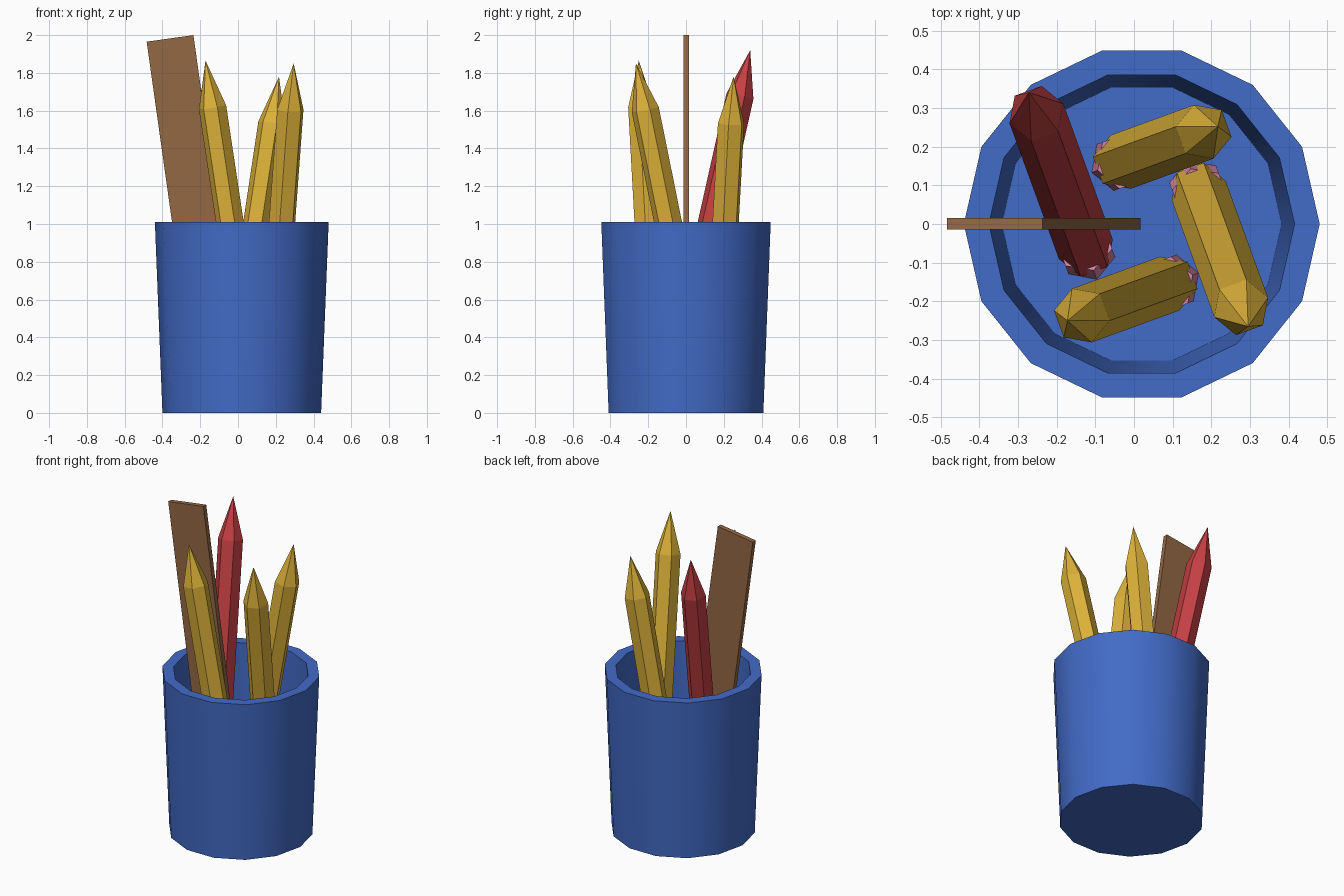
import bpy, bmesh, math
from mathutils import Vector, Matrix

if "Cube" in bpy.data.objects:
    bpy.data.objects.remove(bpy.data.objects["Cube"])


def material(name, rgb):
    m = bpy.data.materials.new(name)
    m.diffuse_color = (*rgb, 1)
    m.use_nodes = True
    m.node_tree.nodes["Principled BSDF"].inputs["Base Color"].default_value = m.diffuse_color
    return m


BLUE = material("cup blue", (0.055, 0.147, 0.57))
YELLOW = material("pencil yellow", (0.73, 0.45, 0.042))
RED = material("pencil red", (0.56, 0.051, 0.056))
PINK = material("eraser pink", (0.72, 0.24, 0.38))
BROWN = material("ruler brown", (0.30, 0.14, 0.06))


def finish(name, bm, mat):
    bmesh.ops.recalc_face_normals(bm, faces=bm.faces)
    me = bpy.data.meshes.new(name)
    bm.to_mesh(me)
    bm.free()
    me.materials.append(mat)
    ob = bpy.data.objects.new(name, me)
    bpy.context.collection.objects.link(ob)
    return ob


def lathe(name, profile, sides, mat, frame=Matrix(), turn=0.0):
    """Revolve (radius, height) points; radius 0 closes to a point."""
    bm = bmesh.new()
    rings = []
    for r, h in profile:
        n = sides if r > 0 else 1
        rings.append([bm.verts.new(frame @ Vector((
            r * math.cos(turn + math.tau * i / sides),
            r * math.sin(turn + math.tau * i / sides), h))) for i in range(n)])
    for a, b in zip(rings, rings[1:]):
        for i in range(sides):
            j = (i + 1) % sides
            if len(a) == 1:
                bm.faces.new((a[0], b[i], b[j]))
            elif len(b) == 1:
                bm.faces.new((a[i], a[j], b[0]))
            else:
                bm.faces.new((a[i], a[j], b[j], b[i]))
    # flat caps where the profile does not end in a point
    for ring in (rings[0], rings[-1]):
        if len(ring) > 1:
            bm.faces.new(ring)
    return finish(name, bm, mat)


# Cup: fourteen-sided tapered shell with a thick rim and a flat floor
bm_profile = [(0.42, 0), (0.46, 1.01), (0.395, 1.01), (0.362, 0.08)]
cup = lathe("cup", bm_profile, 14, BLUE, Matrix.Translation((0.02, 0, 0)))
bpy.context.view_layer.objects.active = cup
cup.select_set(True)
bpy.ops.object.shade_smooth_by_angle(angle=math.radians(30))
cup.select_set(False)


# Pencils: hexagonal body and pointed tip, eraser at the lower end
def pencil(name, tip, lean, heading, mat):
    """lean = sideways travel per unit of height, heading in degrees."""
    a = math.radians(heading)
    w = Vector((lean * math.cos(a), lean * math.sin(a), 1)).normalized()
    v = Vector((-math.sin(a), math.cos(a), 0))
    u = v.cross(w)
    frame = Matrix((u, v, w)).transposed().to_4x4()
    frame.translation = Vector(tip)
    length = (tip[2] - 0.05) / w.z
    lathe(name, [(0.074, -length + 0.06), (0.074, -0.25), (0, 0)], 6, mat,
          frame, math.radians(30))
    lathe(name + "_eraser", [(0.074, -length), (0.074, -length + 0.12)], 6,
          PINK, frame)


pencil("front_left_pencil", (-0.172, -0.25, 1.865), 0.16, 200, YELLOW)
pencil("front_right_pencil", (0.295, -0.265, 1.85), 0.215, 290, YELLOW)
pencil("back_right_pencil", (0.217, 0.252, 1.78), 0.16, 20, YELLOW)
pencil("back_left_pencil", (-0.272, 0.34, 1.92), 0.238, 110, RED)

# Ruler: thin slab leaning to the left, placed by its upper right corner
bm = bmesh.new()
bmesh.ops.create_cube(bm, size=1)
for vert in bm.verts:
    c = vert.co
    c.x, c.y, c.z = (c.x - 0.5) * 0.25, c.y * 0.03, (c.z - 0.5) * 1.82
bm.transform(Matrix.Translation((-0.236, 0.001, 2.0))
             @ Matrix.Rotation(math.radians(-8), 4, 'Y'))
finish("ruler", bm, BROWN)
